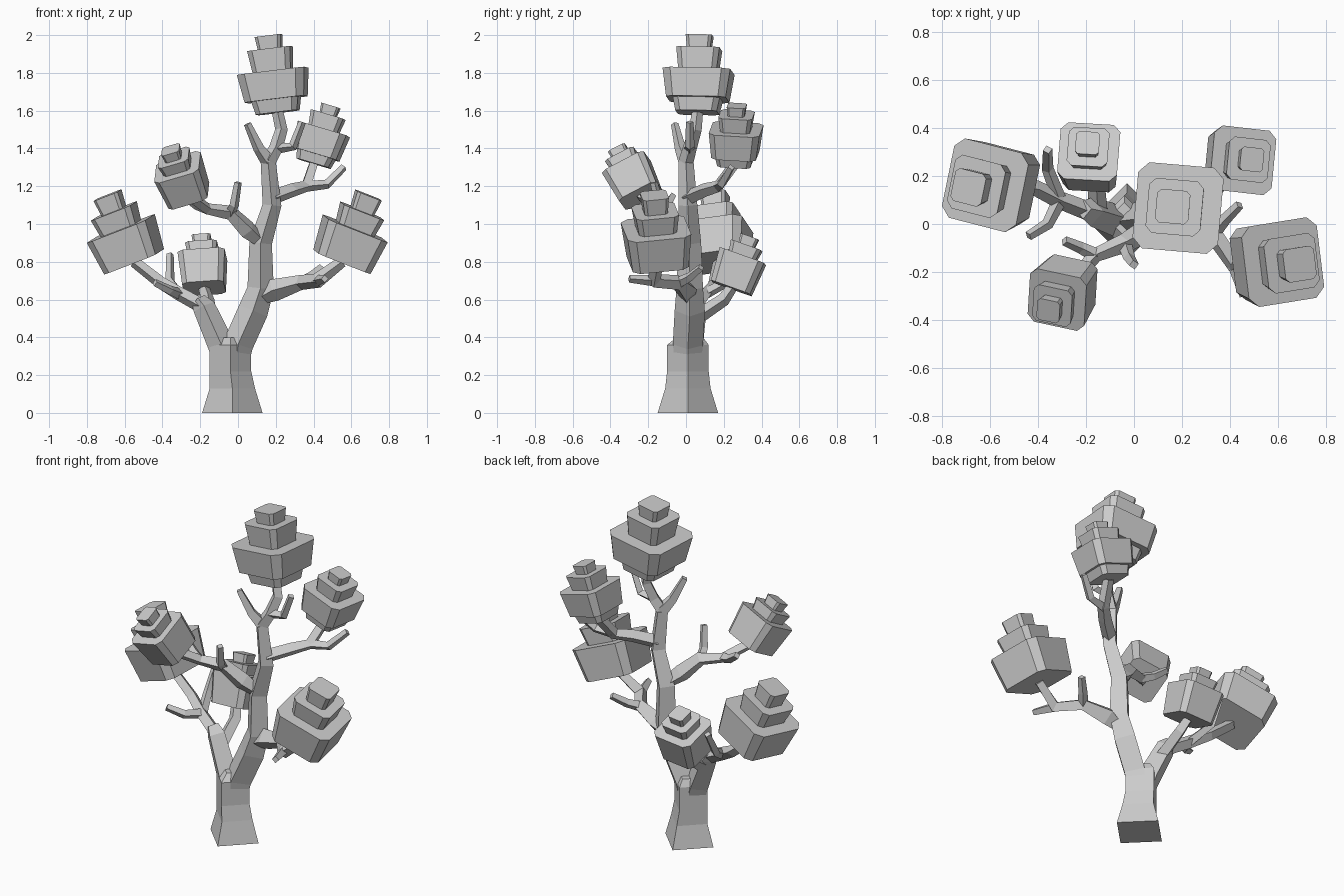
import bpy
import bmesh
import math
from mathutils import Vector, Matrix

old = bpy.data.objects.get("Cube")
if old:
    bpy.data.objects.remove(old, do_unlink=True)

# One plain grey for bark and foliage
grey = bpy.data.materials.new("plain_grey")
grey.use_nodes = True
colour = (.6, .6, .6, 1)
grey.diffuse_color = colour
grey.node_tree.nodes["Principled BSDF"].inputs["Base Color"].default_value = colour


def finish(name, bm):
    """Turn a bmesh into a flat-shaded grey object."""
    bmesh.ops.recalc_face_normals(bm, faces=bm.faces)
    mesh = bpy.data.meshes.new(name)
    bm.to_mesh(mesh)
    bm.free()
    mesh.materials.append(grey)
    obj = bpy.data.objects.new(name, mesh)
    bpy.context.collection.objects.link(obj)


def loft(bm, rings):
    """Skin a list of equal rings of points and cap both ends."""
    loops = [[bm.verts.new(point) for point in ring] for ring in rings]
    for low, high in zip(loops, loops[1:]):
        count = len(low)
        for i in range(count):
            j = (i + 1) % count
            bm.faces.new((low[i], low[j], high[j], high[i]))
    bm.faces.new(loops[0][::-1])
    bm.faces.new(loops[-1])


def limb(name, radii, *path, upright=False):
    """Four-sided limb along a path; radii are given per point or as start and end."""
    points = [Vector(point) for point in path]
    last = len(points) - 1
    if len(radii) != len(points):
        start, end = radii
        radii = [start + (end - start) * i / last for i in range(last + 1)]
    up = Vector((0, 0, 1))
    overall = (points[-1] - points[0]).normalized()
    side = Vector((1, 0, 0)) if abs(overall.z) > .7 else up
    rings = []
    for i, (point, radius) in enumerate(zip(points, radii)):
        before, after = points[max(i - 1, 0)], points[min(i + 1, last)]
        along = up if upright else (after - before).normalized()
        side = (side - along * side.dot(along)).normalized()
        across = along.cross(side)
        rings.append([point + radius * direction
                      for direction in (side, across, -side, -across)])
    bm = bmesh.new()
    loft(bm, rings)
    finish(name, bm)


def crown(name, base, axis, yaw, tiers):
    """Stack of blocks with cut corners that flare upwards; tier = height, upper half width."""
    lean = Vector((0, 0, 1)).rotation_difference(Vector(axis)).to_matrix()
    frame = lean @ Matrix.Rotation(math.radians(yaw), 3, "Z")
    bm = bmesh.new()
    height = 0
    flare = .88
    for thick, width in tiers:
        rings = []
        for z, half in ((height, width * flare), (height + thick, width)):
            cut = half * .76
            corners = [(half, cut), (cut, half), (-cut, half), (-half, cut)]
            corners += [(-x, -y) for x, y in corners]
            rings.append([Vector(base) + frame @ Vector((x, y, z)) for x, y in corners])
        loft(bm, rings)
        height += thick
    finish(name, bm)


# Joints where branches divide
right_fork = (-.18, .05, .56)
right_hub = (-.31, .1, .63)
left_hub = (.33, -.04, .69)
left_bend = (.42, -.17, .7)
front_hub = (-.04, -.08, 1.06)
front_bend = (-.16, -.13, 1.08)
upper_hub = (.36, .17, 1.2)
top_fork = (.16, 0, 1.33)
top_bend = (.2, .02, 1.4)

# Points where the crowns sit on their stalks
right_seat = (-.55, .17, .8)
left_seat = (.55, -.15, .8)
back_seat = (-.18, .24, .66)
front_seat = (-.26, -.24, 1.15)
top_seat = (.21, .06, 1.59)
upper_seat = (.4, .26, 1.32)

# Trunk and the two main limbs, which start buried inside it
limb("trunk", (.16, .12, .11, .11, .07),
     (-.03, .01, 0), (-.03, .01, .13), (-.04, .01, .22), (-.04, .01, .36), (-.04, .02, .4), upright=True)
limb("right_limb", (.06, .07, .06, .04),
     (-.05, .01, .22), (-.09, .02, .36), right_fork, (-.21, .06, .6))
limb("left_limb", (.06, .08, .08, .07, .06, .05, .04),
     (-.02, .01, .2), (0, .01, .36), (.08, .02, .54), (.12, .02, .66), (.12, .02, .9), (.18, .01, 1.1), top_fork)

# Right low branches
limb("right_low_branch", (.04, .03), right_fork, right_hub, (-.41, .15, .69), right_seat)
limb("right_back_twig", (.03, .02), right_hub, (-.36, .23, .7), (-.36, .31, .84))
limb("right_front_twig", (.03, .02), right_hub, (-.36, 0, .65), (-.44, -.05, .69))
limb("back_stalk", (.04, .03), (-.15, .05, .5), (-.16, .2, .6), back_seat)

# Left low branches
limb("left_low_branch", (.03, .06, .04, .04, .03),
     (.1, .01, .6), (.19, 0, .65), left_hub, left_bend, left_seat)
limb("left_back_twig", (.03, .02), left_hub, (.38, .02, .72), (.44, .08, .77))
limb("left_front_twig", (.03, .02), left_bend, (.46, -.3, .71))

# Front middle branches
limb("front_branch", (.03, .05, .04, .03, .03),
     (.13, .02, .9), (.05, -.03, .97), front_hub, front_bend, front_seat)
limb("front_short_twig", (.03, .02), front_hub, (-.02, -.14, 1.1), (0, -.17, 1.22))
limb("front_long_twig", (.03, .02), front_bend, (-.22, -.1, 1.1), (-.29, -.07, 1.15))

# Upper back branches
limb("upper_branch", (.04, .03), (.18, .01, 1.14), (.29, .1, 1.18), upper_hub, upper_seat)
limb("upper_outer_twig", (.03, .02), upper_hub, (.47, .19, 1.21), (.56, .24, 1.3))

# Branches at the top of the tree
limb("top_stalk", (.04, .03), top_fork, top_bend, (.23, .05, 1.5), top_seat)
limb("top_right_twig", (.04, .02), top_fork, (.11, -.03, 1.4), (.05, -.06, 1.53))
limb("top_left_twig", (.03, .02), top_bend, (.29, .02, 1.41), (.34, .02, 1.54))

# Foliage: large, small, tall and slim block stacks
large = [(.19, .17), (.1, .115), (.09, .07)]
small = [(.18, .125), (.06, .085), (.05, .05)]
tall = [(.07, .125), (.15, .18), (.12, .115), (.07, .07)]
slim = [(.05, .1), (.14, .135), (.08, .09), (.05, .05)]
crown("right_crown", right_seat, (-.4, -.05, 1), -13, large)
crown("left_crown", left_seat, (.4, -.05, 1), 8, large)
crown("back_crown", back_seat, (-.05, .36, 1), -4, small)
crown("front_crown", front_seat, (-.4, -.5, 1), -8, small)
crown("top_crown", top_seat, (-.12, .03, 1), -5, tall)
crown("upper_crown", upper_seat, (.3, .03, 1), -6, slim)
